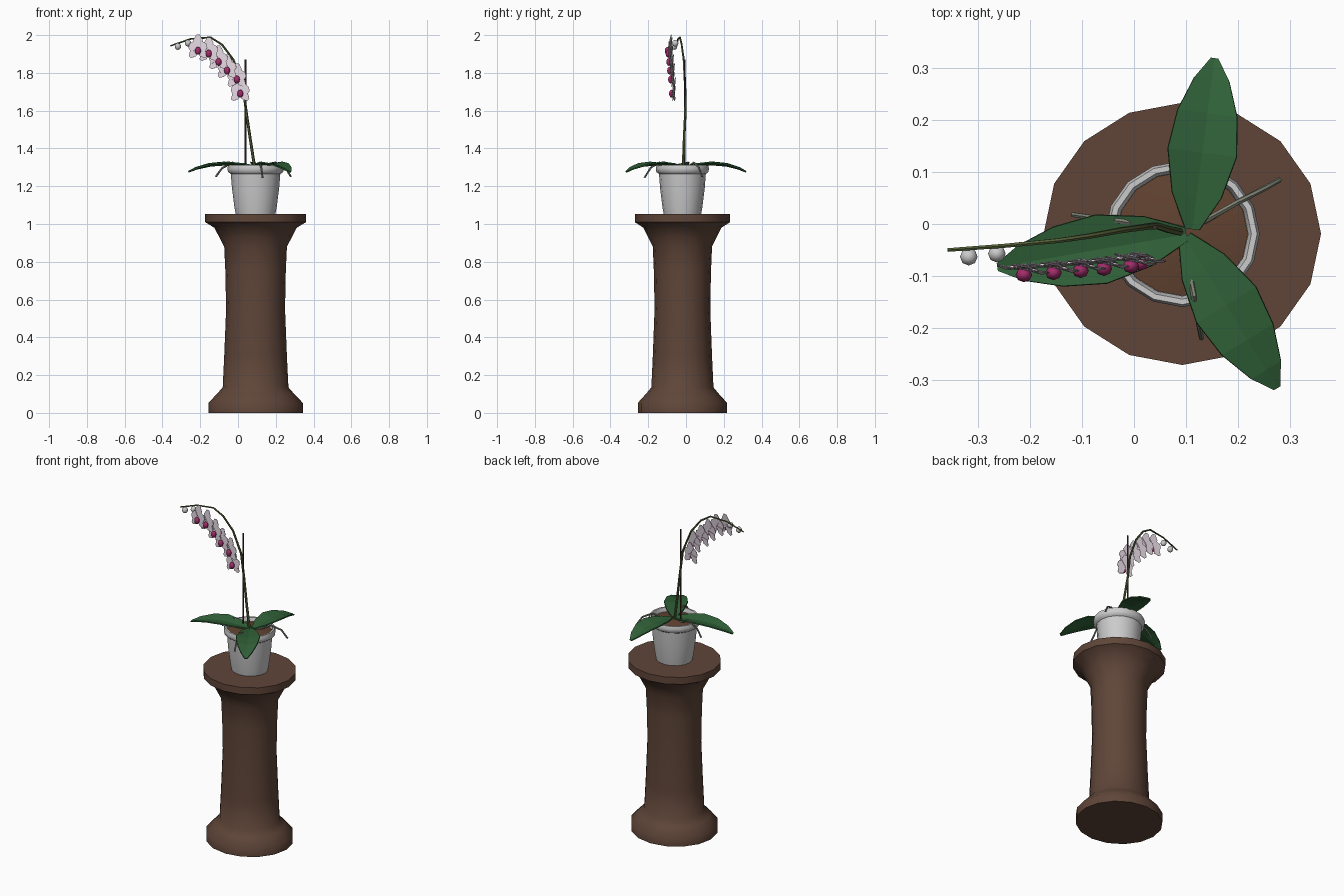
import bpy, bmesh, math
from mathutils import Vector, Matrix

if "Cube" in bpy.data.objects:
    bpy.data.objects.remove(bpy.data.objects["Cube"])

CX, CY = 0.093, -0.019


def mat(name, r, g, b):
    m = bpy.data.materials.new(name)
    m.diffuse_color = (r, g, b, 1)
    m.use_nodes = True
    m.node_tree.nodes["Principled BSDF"].inputs["Base Color"].default_value = m.diffuse_color
    return m


WOOD = mat("brown", 0.115, 0.06, 0.04)
SOIL = mat("bark", 0.12, 0.055, 0.03)
WHITE = mat("white", 0.8, 0.8, 0.79)
LEAF = mat("leaf_green", 0.03, 0.12, 0.04)
STEM = mat("stem_green", 0.09, 0.12, 0.04)
ROOT = mat("root_grey", 0.2, 0.22, 0.17)
STAKE = mat("stake_dark", 0.05, 0.03, 0.02)
PETAL = mat("petal", 0.75, 0.66, 0.73)
LIP = mat("magenta", 0.36, 0.025, 0.14)


def finish(bm, name, m, smooth=None):
    bmesh.ops.recalc_face_normals(bm, faces=bm.faces)
    me = bpy.data.meshes.new(name)
    bm.to_mesh(me)
    bm.free()
    ob = bpy.data.objects.new(name, me)
    bpy.context.collection.objects.link(ob)
    me.materials.append(m)
    if smooth:
        bpy.ops.object.select_all(action='DESELECT')
        ob.select_set(True)
        bpy.context.view_layer.objects.active = ob
        bpy.ops.object.shade_smooth_by_angle(angle=math.radians(smooth))
    return ob


def lathe(name, profile, m, n=16, sy=0.945, smooth=50):
    """Closed turned shape from (radius, z) pairs, slightly oval."""
    bm = bmesh.new()
    rings = [[bm.verts.new((CX + r * math.cos(2 * math.pi * i / n),
                            CY + r * sy * math.sin(2 * math.pi * i / n), z))
              for i in range(n)] for r, z in profile]
    for a, b in zip(rings, rings[1:]):
        for i in range(n):
            j = (i + 1) % n
            bm.faces.new((a[i], a[j], b[j], b[i]))
    bm.faces.new(rings[0])
    bm.faces.new(rings[-1])
    return finish(bm, name, m, smooth)


def tube(name, pts, r0, r1, m, n=6):
    """Tapered tube through a list of points."""
    pts = [Vector(p) for p in pts]
    bm = bmesh.new()
    rings = []
    for k, p in enumerate(pts):
        d = (pts[min(k + 1, len(pts) - 1)] - pts[max(k - 1, 0)]).normalized()
        u = d.cross(Vector((0.1, 1, 0.05))).normalized()
        v = d.cross(u)
        r = r0 + (r1 - r0) * k / (len(pts) - 1)
        rings.append([bm.verts.new(p + r * (u * math.cos(2 * math.pi * i / n)
                                            + v * math.sin(2 * math.pi * i / n)))
                      for i in range(n)])
    for a, b in zip(rings, rings[1:]):
        for i in range(n):
            j = (i + 1) % n
            bm.faces.new((a[i], a[j], b[j], b[i]))
    bm.faces.new(rings[0])
    bm.faces.new(rings[-1])
    return finish(bm, name, m, 50)


def ball(name, c, size, m):
    bm = bmesh.new()
    bmesh.ops.create_uvsphere(bm, u_segments=8, v_segments=6, radius=1,
                              matrix=Matrix.Translation(c) @ Matrix.Diagonal((*size, 1)))
    return finish(bm, name, m, 60)


def leaf(name, base, tip):
    """Strap leaf, folded along its midrib and drooping at the tip."""
    a, b = Vector(base), Vector(tip)
    side = Vector((-(b - a).y, (b - a).x)).normalized()
    bm = bmesh.new()
    rows = []
    for t, w, z in ((0, .014, 1.305), (.2, .048, 1.318), (.45, .067, 1.327),
                    (.68, .058, 1.319), (.88, .034, 1.298), (1, .008, 1.277)):
        p = a.lerp(b, t)
        rows.append([bm.verts.new((*(p + side * w * s), z - (0.2 * w if s == 0 else 0)))
                     for s in (-1, 0, 1)])
    for q, r in zip(rows, rows[1:]):
        for i in (0, 1):
            bm.faces.new((q[i], q[i + 1], r[i + 1], r[i]))
    ob = finish(bm, name, LEAF)
    s = ob.modifiers.new("thickness", 'SOLIDIFY')
    s.thickness = 0.007
    s.offset = 0


# pedestal
lathe("pedestal", [(.25, 0), (.25, .053), (.205, .1), (.174, .135), (.166, .3), (.156, .55),
                   (.160, .75), (.166, .88), (.192, .93), (.218, .98), (.267, 1.01),
                   (.267, 1.053)], WOOD)

# pot with rolled rim, and potting bark
lathe("pot", [(.105, 1.053), (.112, 1.09), (.125, 1.19), (.131, 1.265), (.146, 1.275),
              (.149, 1.295), (.144, 1.312), (.133, 1.312), (.127, 1.297), (.124, 1.27)], WHITE)
lathe("potting_bark", [(.124, 1.27), (.127, 1.288), (.07, 1.298), (.02, 1.303)], SOIL)

# leaves
leaf("leaf_back", (.112, -.01), (.155, .318))
leaf("leaf_left", (.1, -.02), (-.262, -.083))
leaf("leaf_front", (.098, -.025), (.275, -.315))

# aerial roots hanging over the rim
tube("root_right", [(.135, .005, 1.3), (.2, .042, 1.325), (.25, .068, 1.3), (.28, .085, 1.25)],
     .006, .005, ROOT)
tube("root_front", [(.105, -.07, 1.3), (.115, -.14, 1.325), (.123, -.185, 1.3),
                    (.13, -.22, 1.245)], .006, .005, ROOT)
tube("root_left", [(.04, -.005, 1.3), (-.03, .006, 1.325), (-.085, .013, 1.295),
                   (-.118, .018, 1.25)], .006, .005, ROOT)

# support stake and flower stem
tube("stake", [(.04, -.006, 1.29), (.04, -.006, 1.87)], .005, .005, STAKE)
tube("flower_stem", [(.088, -.015, 1.3), (.065, -.01, 1.45), (.043, -.003, 1.6),
                     (.025, -.005, 1.74), (-.025, -.012, 1.87), (-.085, -.023, 1.95),
                     (-.145, -.032, 1.988), (-.25, -.042, 1.98), (-.358, -.05, 1.943)],
     .008, .004, STEM)

# flowers: five flat petals and a magenta lip
LIPS = [(-.212, -.098, 1.917), (-.155, -.094, 1.902), (-.103, -.09, 1.858),
        (-.058, -.086, 1.812), (-.006, -.081, 1.765), (.012, -.076, 1.69)]
PETALS = [(90, .076, .026), (15, .052, .032), (165, .052, .032), (-48, .068, .022),
          (-132, .068, .022)]
for k, c in enumerate(LIPS):
    bm = bmesh.new()
    turn = Matrix.Translation(Vector(c) + Vector((0, .014, .014))) @ \
        Matrix.Rotation(math.radians(-8), 4, 'Z') @ Matrix.Rotation(math.radians(-4), 4, 'X')
    for q, (ang, ln, w) in enumerate(PETALS):
        spin = turn @ Matrix.Rotation(math.radians(-ang), 4, 'Y')
        y = -.002 * (q in (1, 2))
        bm.faces.new([bm.verts.new(spin @ Vector(v)) for v in
                      ((0, y, 0), (ln * .55, y - .003, -w), (ln * .95, y, -w * .35),
                       (ln * .95, y, w * .35), (ln * .55, y - .003, w))])
    ob = finish(bm, f"flower_petals_{k + 1}", PETAL)
    ob.modifiers.new("thickness", 'SOLIDIFY').thickness = 0.002
    ball(f"flower_lip_{k + 1}", c, (.016, .014, .021), LIP)

# unopened buds
ball("bud_tip", (-.318, -.063, 1.94), (.017, .017, .018), WHITE)
ball("bud_inner", (-.264, -.057, 1.957), (.017, .017, .018), WHITE)
